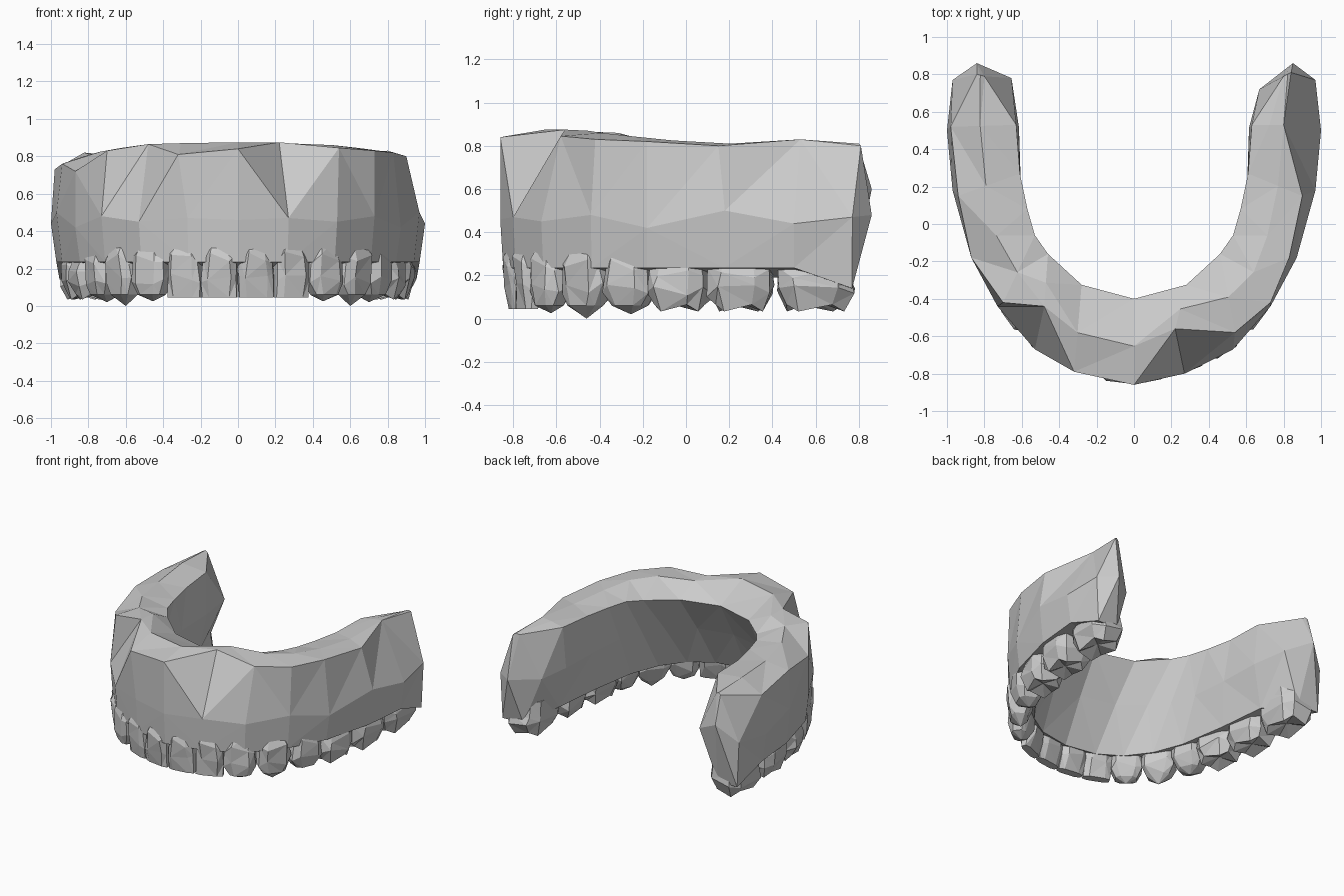
import bpy, bmesh, random
from math import cos, sin, pi, radians, copysign
from mathutils import Vector

if "Cube" in bpy.data.objects:
    bpy.data.objects.remove(bpy.data.objects["Cube"])

random.seed(4)


def make_object(name, bm):
    bmesh.ops.recalc_face_normals(bm, faces=bm.faces)
    mesh = bpy.data.meshes.new(name)
    bm.to_mesh(mesh)
    bm.free()
    obj = bpy.data.objects.new(name, mesh)
    bpy.context.collection.objects.link(obj)
    return obj


def bridge(bm, a, b):
    n = len(a)
    for i in range(n):
        bm.faces.new((a[i], a[(i + 1) % n], b[(i + 1) % n], b[i]))


# Gum guide lines for half the arch, from the front centre to the back end
outer_mid = [(0, -.86), (.27, -.8), (.53, -.67), (.73, -.44),
             (.87, -.18), (.97, .18), (1.0, .5), (.97, .77)]
inner_low = [(0, -.71), (.23, -.67), (.39, -.57), (.51, -.41),
             (.59, -.20), (.645, .15), (.68, .5), (.79, .76)]
inner_top = [(0, -.4, .77), (.28, -.325, .77), (.46, -.16, .78), (.53, -.06, .79),
             (.57, .08, .79), (.61, .27, .79), (.63, .53, .80), (.80, .79, .80)]
# Outer top edge differs between the two sides
outer_top = {
    1: [(0, -.86, .84), (.22, -.56, .875), (.54, -.58, .845), (.73, -.42, .83),
        (.83, -.18, .82), (.90, .15, .80), (.80, .53, .83), (.84, .81, .80)],
    -1: [(0, -.86, .84), (.32, -.79, .81), (.48, -.44, .865), (.70, -.42, .83),
         (.87, -.18, .72), (.94, .15, .76), (.98, .52, .73), (.84, .80, .80)]}
mid_height = [.46, .47, .45, .48, .42, .5, .44, .47]
ridge_height = [.875, .87, .86, .845, .825, .81, .82, .81]


def gum_section(side, i):
    om = Vector((*outer_mid[i], mid_height[i]))
    z_low = .235 if i < 7 else .14
    il = Vector((*inner_low[i], .19 if i < 7 else .14))
    ol = Vector((*om.lerp(il, .09).xy, z_low))
    it, ot = Vector(inner_top[i]), Vector(outer_top[side][i])
    ridge = ot.lerp(it, .45)
    ridge.z = ridge_height[i]
    im = il.lerp(it, .5)
    im.z = .5
    if i > 4:
        im.x = .605 + .01 * (i - 5)
    if i == 7:
        im = Vector((.67, .72, .48) if side == 1 else (.655, .78, .5))
    return [(side * p.x, p.y, p.z) for p in (ol, om, ot, ridge, it, im, il)]


# Gum: sections lofted around the arch, closed by pointed ends
bm = bmesh.new()
sections = [gum_section(-1, i) for i in range(7, 0, -1)] + [gum_section(1, i) for i in range(8)]
rings = [[bm.verts.new(p) for p in s] for s in sections]
for a, b in zip(rings, rings[1:]):
    bridge(bm, a, b)
for ring, x in ((rings[0], -.84), (rings[-1], .85)):
    tip = bm.verts.new((x, .86, .48 if x > 0 else .6))
    for i in range(7):
        bm.faces.new((ring[i], ring[(i + 1) % 7], tip))
bmesh.ops.triangulate(bm, faces=bm.faces)
make_object("gum", bm)

# Tooth profiles: height, width scale, depth scale, outward shift
profiles = {
    "incisor": [(.34, .62, .8, -.02), (.26, .95, 1, 0), (.15, 1.02, .85, 0), (.045, .97, .4, .015)],
    "pointed": [(.34, .6, .8, -.02), (.25, .95, 1, 0), (.14, 1.03, .95, 0), (.06, .68, .62, .01)],
    "molar": [(.29, .8, .8, -.015), (.21, 1, 1, 0), (.13, 1.04, 1, 0), (.045, .8, .72, 0)]}


def tooth(name, kind, side, x, y, angle, w, d, tip):
    t = radians(angle)
    along, out = Vector((cos(t), sin(t), 0)), Vector((sin(t), -cos(t), 0))
    bm = bmesh.new()

    def vert(u, v, z):
        p = Vector((x, y, z)) + along * u + out * v
        return bm.verts.new((p.x * side, p.y, p.z))

    rings = []
    n = 8
    for level, (z, sw, sd, shift) in enumerate(profiles[kind]):
        ring = []
        for k in range(n):
            a = 2 * pi * (k + .5) / n
            u = copysign(abs(cos(a)) ** .6, cos(a)) * w / 2 * sw
            v = copysign(abs(sin(a)) ** .6, sin(a)) * d / 2 * sd + shift
            dz = 0
            if level in (1, 2):
                # uneven, chipped facets around the crown
                dz = random.uniform(-.03, .03)
                u += random.uniform(-.01, .01)
                v += random.uniform(-.012, .004) * copysign(1, v)
            if kind == "molar" and level == 3:
                dz = (-.012, .02)[k % 2]
            ring.append(vert(u, v, z + dz))
        rings.append(ring)
    for a, b in zip(rings, rings[1:]):
        bridge(bm, a, b)
    bm.faces.new(rings[0])
    centre = vert(0, 0, tip)
    for k in range(n):
        bm.faces.new((rings[-1][k], rings[-1][(k + 1) % n], centre))
    bmesh.ops.triangulate(bm, faces=bm.faces)
    make_object(name, bm)


# Teeth from the front centre to the back: x, y, turn, width, depth, tip height
teeth = [
    ("central_incisor", "incisor", .095, -.77, 8, .20, .15, .045),
    ("lateral_incisor", "incisor", .28, -.722, 22, .20, .15, .045),
    ("canine", "pointed", .455, -.625, 36, .22, .17, .025),
    ("front_premolar", "pointed", .60, -.46, 54, .24, .19, 0),
    ("rear_premolar", "pointed", .70, -.255, 66, .23, .23, .02),
    ("first_molar", "molar", .765, -.03, 73, .28, .26, .08),
    ("second_molar", "molar", .81, .255, 81, .29, .27, .07),
    ("third_molar", "molar", .82, .60, 89, .35, .27, .08)]
for side, label in ((1, "right"), (-1, "left")):
    for name, kind, *dims in teeth:
        tooth(f"{label}_{name}", kind, side, *dims)
